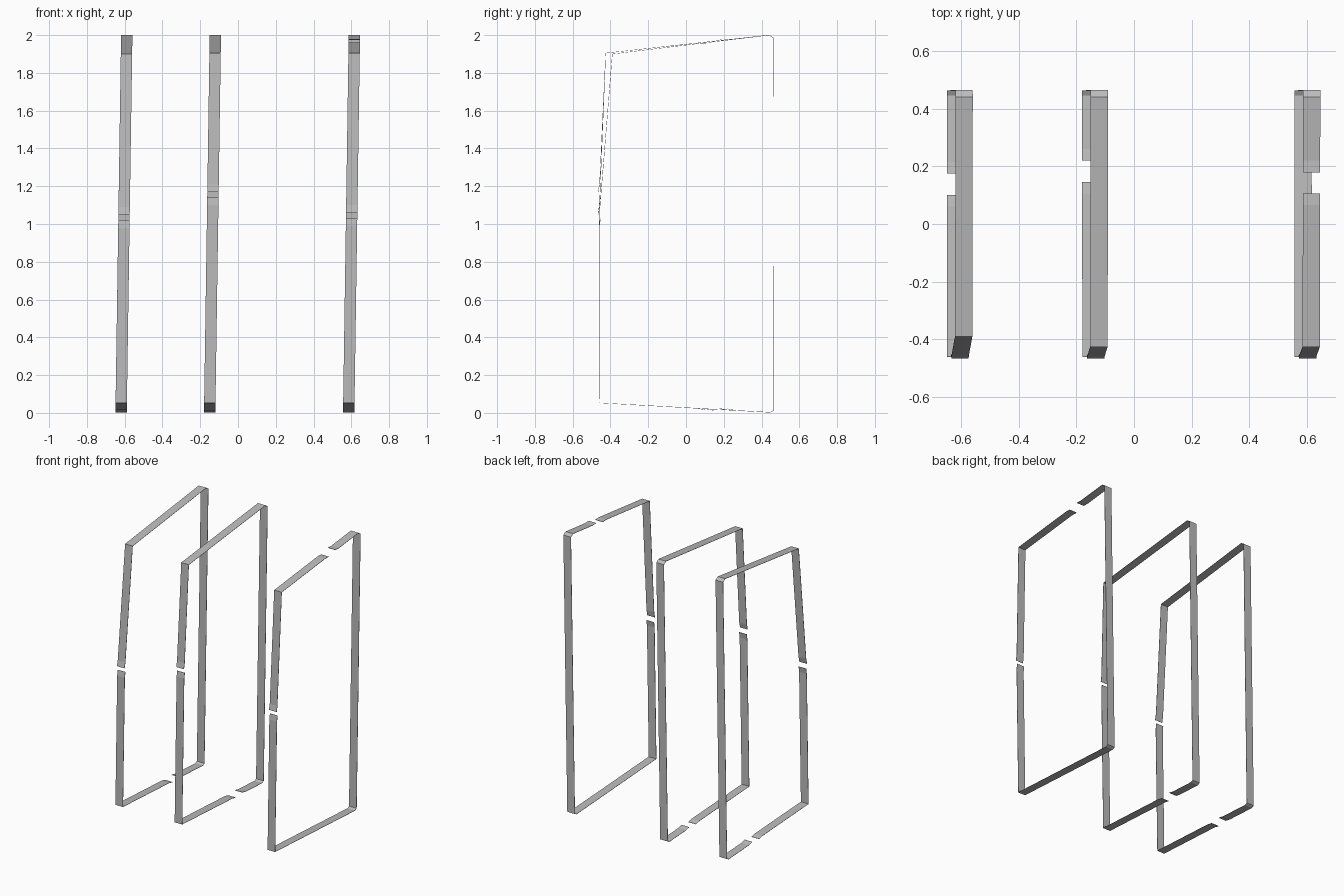
import bpy
import bmesh
from mathutils import Vector

cube = bpy.data.objects.get("Cube")
if cube:
    bpy.data.objects.remove(cube, do_unlink=True)

grey = bpy.data.materials.new("plain grey")
grey.use_nodes = True
colour = (0.5, 0.5, 0.5, 1.0)
grey.diffuse_color = colour
grey.node_tree.nodes["Principled BSDF"].inputs["Base Color"].default_value = colour

WIDTH = 0.06     # strap width along x
LEAN = 0.015     # sideways lean per unit of height
TAB = 0.04       # length of the bent tab beside each gap
BEND = 0.006     # how far a tab end is pushed off its line


def tab_points(end, inner):
    """Return the loose end and the crease of a slightly bent tab."""
    end, inner = Vector(end), Vector(inner)
    along = (inner - end).normalized()
    across = Vector((-along.y, along.x))
    return [end + across * BEND, end + along * TAB]


def strap(name, path, x_mid):
    """Thin flat strap that follows a (y, z) path."""
    bm = bmesh.new()
    rows = []
    for y, z in path:
        x = x_mid + LEAN * z
        rows.append([bm.verts.new((x + s * WIDTH / 2, y, z)) for s in (-1, 1)])
    for a, b in zip(rows, rows[1:]):
        bm.faces.new((a[0], a[1], b[1], b[0]))
    mesh = bpy.data.meshes.new(name)
    bm.to_mesh(mesh)
    bm.free()
    mesh.materials.append(grey)
    obj = bpy.data.objects.new(name, mesh)
    bpy.context.collection.objects.link(obj)
    solid = obj.modifiers.new("thin sheet", 'SOLIDIFY')
    solid.thickness = 0.002
    solid.offset = 0


def band(name, x_mid, front_top, front_gap, side, side_gap):
    """Leaning hoop with one gap in front and one in its top or bottom."""
    low, high = front_gap
    kink = Vector((-0.46, (low + high) / 2))
    top = Vector(front_top)
    front_low = Vector((-0.46, low))
    front_high = kink.lerp(top, (high - kink.y) / (top.y - kink.y))
    # corners, running down the front, along the floor, up the back and forward
    bottom_front = Vector((-0.46, 0.053))
    bottom_back = Vector((0.445, 0.003))
    back = [Vector(p) for p in ((0.462, 0.012), (0.464, 1.985))]
    top_back = Vector((0.44, 2.0))

    def on_edge(a, b, y):
        return a.lerp(b, (y - a.x) / (b.x - a.x))

    start = tab_points(front_low, bottom_front) + [bottom_front]
    finish = [top] + tab_points(front_high, top)[::-1]
    near, far = side_gap
    if side == "bottom":
        a = on_edge(bottom_front, bottom_back, near)
        b = on_edge(bottom_front, bottom_back, far)
        first = start + tab_points(a, bottom_front)[::-1]
        second = tab_points(b, bottom_back) + [bottom_back] + back + [top_back] + finish
    else:
        a = on_edge(top_back, top, far)
        b = on_edge(top_back, top, near)
        first = start + [bottom_back] + back + [top_back] + tab_points(a, top_back)[::-1]
        second = tab_points(b, top) + finish
    strap(name + "_lower_strap", first, x_mid)
    strap(name + "_upper_strap", second, x_mid)


band("right_band", -0.619, (-0.39, 1.9), (1.02, 1.05), "bottom", (0.10, 0.175))
band("middle_band", -0.15, (-0.425, 1.905), (1.14, 1.17), "bottom", (0.145, 0.22))
band("left_band", 0.586, (-0.425, 1.905), (1.03, 1.06), "top", (0.105, 0.18))
